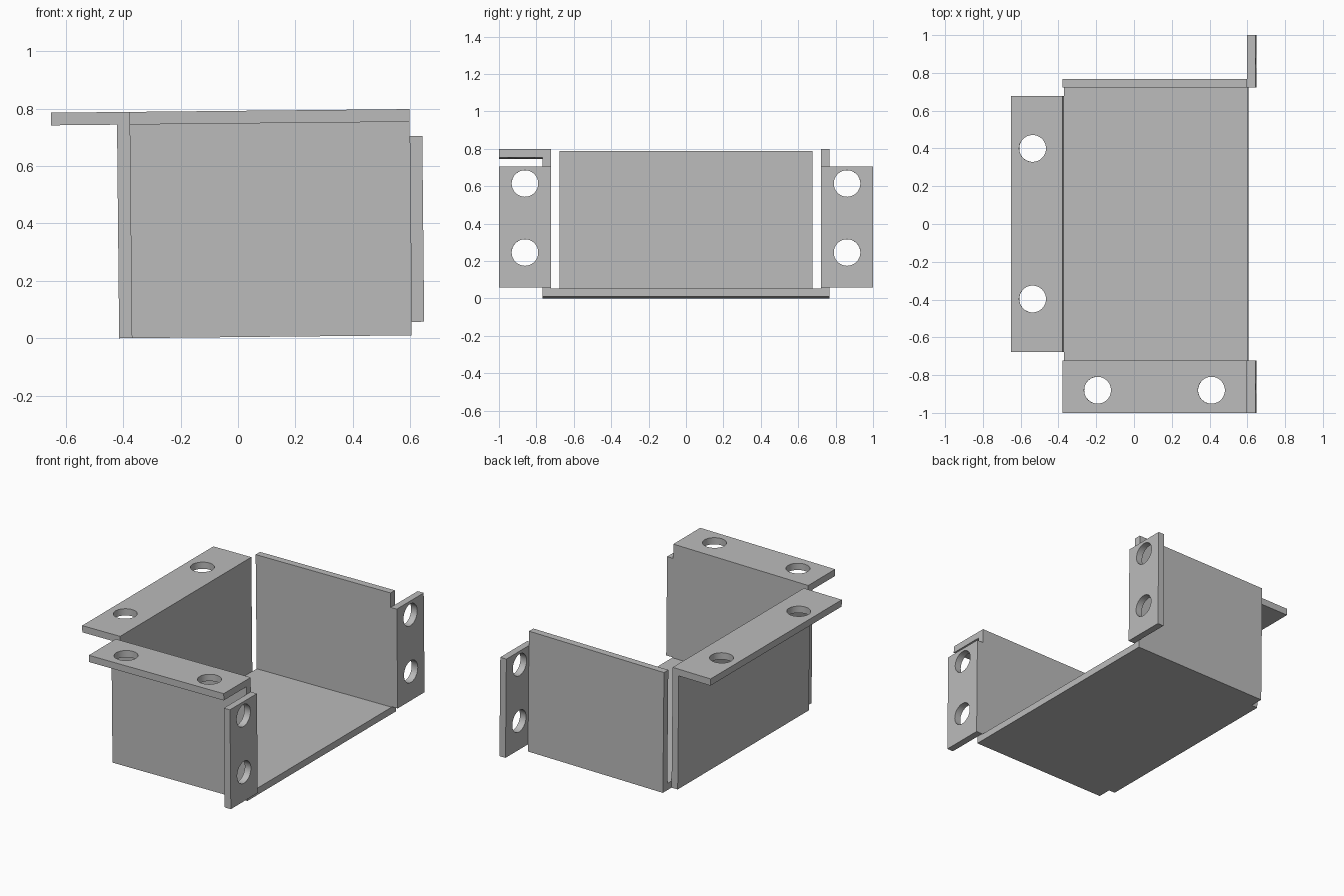
import bpy
import bmesh
import math
from mathutils import Matrix, Vector

if "Cube" in bpy.data.objects:
    bpy.data.objects.remove(bpy.data.objects["Cube"], do_unlink=True)

# Sheet dimensions, measured from the lower left bend
T = 0.044            # sheet thickness
HEIGHT = 0.788
RIGHT = 1.019        # right end of base and end walls
HALF_SIDE = 0.677    # half length of the left wall
INNER, OUTER = 0.722, 0.767
REACH = 1.0          # outer edge of the flanges in y
HOLE = 0.071
TAB_LOW, TAB_HIGH = 0.047, 0.694

# The whole bracket leans very slightly about its lower left edge
PLACE = Matrix.Translation((-0.414, 0, 0)) @ Matrix.Rotation(-0.01, 4, 'Y')

steel = bpy.data.materials.new("grey_metal")
steel.use_nodes = True
grey = (0.5, 0.5, 0.5, 1)
steel.diffuse_color = grey
steel.node_tree.nodes["Principled BSDF"].inputs["Base Color"].default_value = grey


def prism(name, outline, axis, start, end):
    """Extrude a 2D outline along x, y or z; the outline uses the other two axes in order."""
    def point(a, b):
        co = [a, b]
        co.insert(axis, start)
        return co
    bm = bmesh.new()
    face = bm.faces.new([bm.verts.new(point(a, b)) for a, b in outline])
    moved = bmesh.ops.extrude_face_region(bm, geom=[face])["geom"]
    push = Vector((0, 0, 0))
    push[axis] = end - start
    bmesh.ops.translate(bm, vec=push, verts=[v for v in moved if isinstance(v, bmesh.types.BMVert)])
    bmesh.ops.recalc_face_normals(bm, faces=bm.faces)
    mesh = bpy.data.meshes.new(name)
    bm.to_mesh(mesh)
    bm.free()
    mesh.materials.append(steel)
    obj = bpy.data.objects.new(name, mesh)
    bpy.context.collection.objects.link(obj)
    return obj


def rect(a0, a1, b0, b1):
    return [(a0, b0), (a1, b0), (a1, b1), (a0, b1)]


def drill(obj, axis, centres):
    """Cut round bolt holes along an axis."""
    turn = Matrix.Rotation(math.pi / 2, 4, 'Y') if axis == 0 else Matrix.Identity(4)
    bm = bmesh.new()
    for c in centres:
        bmesh.ops.create_cone(bm, cap_ends=True, segments=48, radius1=HOLE, radius2=HOLE,
                              depth=0.2, matrix=Matrix.Translation(c) @ turn)
    mesh = bpy.data.meshes.new("hole_cutter")
    bm.to_mesh(mesh)
    bm.free()
    mesh.materials.append(steel)
    cutter = bpy.data.objects.new("hole_cutter", mesh)
    cutter.hide_render = True
    bpy.context.collection.objects.link(cutter)
    mod = obj.modifiers.new("holes", 'BOOLEAN')
    mod.operation = 'DIFFERENCE'
    mod.solver = 'EXACT'
    mod.object = cutter
    bpy.context.view_layer.objects.active = obj
    bpy.ops.object.modifier_apply(modifier=mod.name)
    bpy.data.objects.remove(cutter, do_unlink=True)


# Base plate with relief notches at the left corners
base = prism("base_plate", [(0, -HALF_SIDE), (T, -HALF_SIDE), (T, -OUTER), (RIGHT, -OUTER),
                            (RIGHT, OUTER), (T, OUTER), (T, HALF_SIDE), (0, HALF_SIDE)], 2, 0, T)

# Left wall bent outward into a flange
left = prism("left_wall", [(0, T), (T, T), (T, HEIGHT), (-0.23, HEIGHT),
                           (-0.23, HEIGHT - T), (0, HEIGHT - T)], 1, -HALF_SIDE, HALF_SIDE)
drill(left, 2, [(-0.115, y, HEIGHT) for y in (-0.397, 0.4)])

# Front wall bent outward into a flange
front = prism("front_wall", [(-INNER, T), (-INNER, HEIGHT), (-REACH, HEIGHT),
                             (-REACH, HEIGHT - T), (-OUTER, HEIGHT - T), (-OUTER, T)], 0, T, RIGHT)
drill(front, 2, [(x, -0.88, HEIGHT) for x in (0.229, 0.832)])

# Plain back wall
back = prism("back_wall", rect(INNER, OUTER, T, HEIGHT), 0, T, RIGHT)

# Right mounting tabs on the front and back walls
parts = [base, left, front, back]
for name, side in (("front_tab", -1), ("back_tab", 1)):
    tab = prism(name, rect(side * INNER, side * REACH, TAB_LOW, TAB_HIGH), 0, RIGHT, RIGHT + T)
    drill(tab, 0, [(RIGHT, side * 0.861, z) for z in (0.235, 0.604)])
    parts.append(tab)

# Lean into place and smooth the hole walls
for obj in parts:
    obj.data.transform(PLACE)
    bpy.ops.object.select_all(action='DESELECT')
    obj.select_set(True)
    bpy.context.view_layer.objects.active = obj
    bpy.ops.object.shade_smooth_by_angle(angle=math.radians(30))
